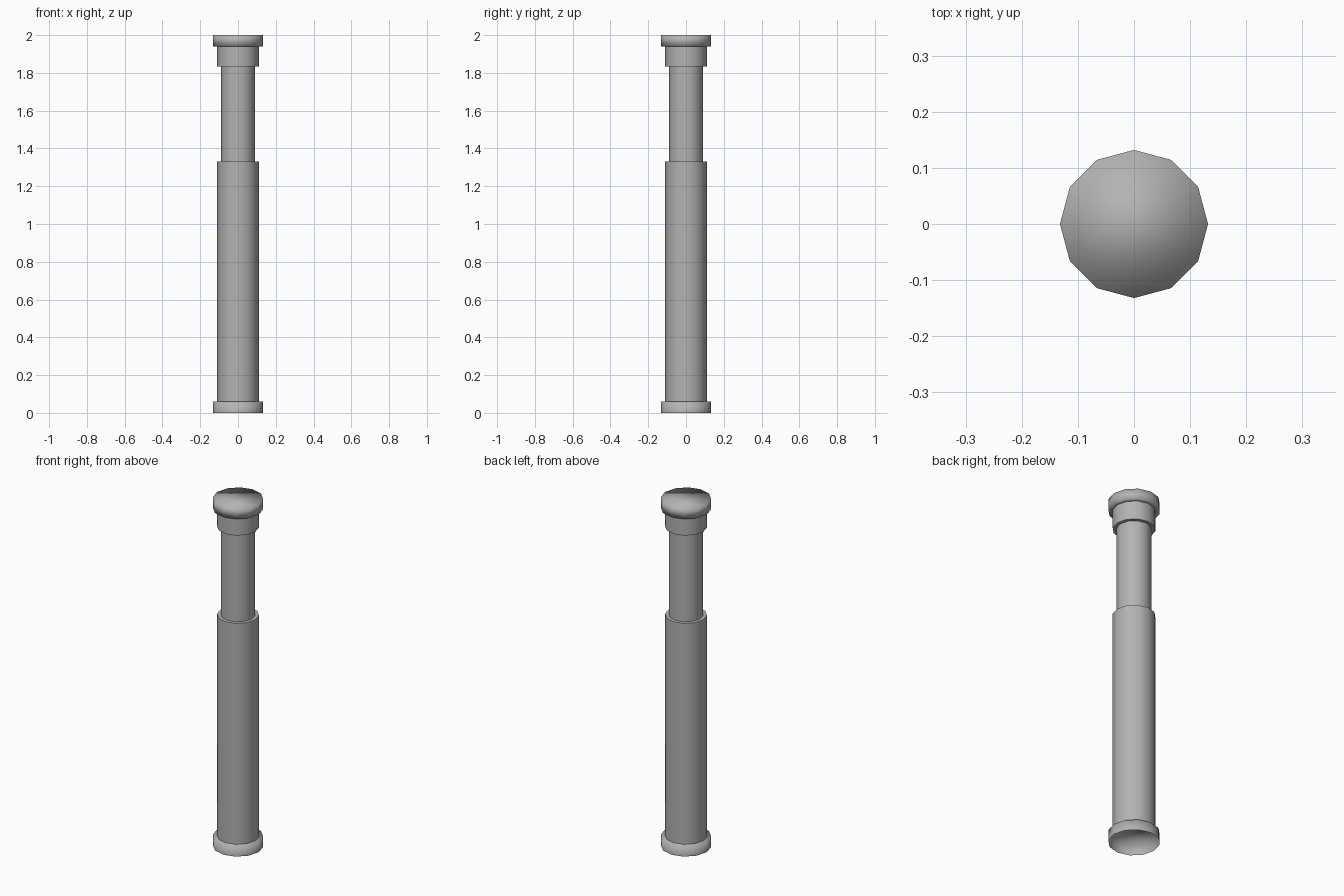
import bpy, math

if "Cube" in bpy.data.objects:
    bpy.data.objects.remove(bpy.data.objects["Cube"])

SIDES = 12
grey = bpy.data.materials.new("dark_grey")
grey.diffuse_color = (0.45, 0.45, 0.45, 1)
grey.use_nodes = True
grey.node_tree.nodes["Principled BSDF"].inputs["Base Color"].default_value = grey.diffuse_color

def lathe(name, profile, cap_top=False, smooth_all=False):
    """Revolve (radius, z) points around z; ends stay open unless capped."""
    verts = [(r * math.cos(2 * math.pi * i / SIDES), r * math.sin(2 * math.pi * i / SIDES), z)
             for r, z in profile for i in range(SIDES)]
    faces = []
    for k in range(len(profile) - 1):
        a, b = k * SIDES, (k + 1) * SIDES
        for i in range(SIDES):
            j = (i + 1) % SIDES
            faces.append((a + i, a + j, b + j, b + i))
    if cap_top:
        faces.append(tuple(range(len(verts) - SIDES, len(verts))))
    mesh = bpy.data.meshes.new(name)
    mesh.from_pydata(verts, [], faces)
    mesh.materials.append(grey)
    obj = bpy.data.objects.new(name, mesh)
    bpy.context.collection.objects.link(obj)
    bpy.ops.object.select_all(action='DESELECT')
    obj.select_set(True)
    bpy.context.view_layer.objects.active = obj
    if smooth_all:
        bpy.ops.object.shade_smooth()
    else:
        bpy.ops.object.shade_smooth_by_angle(angle=math.radians(40))
    return obj

FLANGE, SLEEVE, ROD = 0.132, 0.11, 0.09

# Foot flange, a shallow cup open underneath
lathe("foot_flange", [(FLANGE, 0), (FLANGE, 0.06)], cap_top=True, smooth_all=True)
# Wide lower tube with its shoulder
lathe("lower_sleeve", [(SLEEVE, 0.06), (SLEEVE, 1.33), (ROD, 1.33)])
# Thin inner tube
lathe("inner_rod", [(ROD, 1.33), (ROD, 1.835)])
# Collar below the cap
lathe("upper_collar", [(ROD, 1.835), (SLEEVE, 1.835), (SLEEVE, 1.94)])
# Closed top cap
lathe("top_cap", [(SLEEVE, 1.94), (FLANGE, 1.94), (FLANGE, 2.0)], cap_top=True, smooth_all=True)
